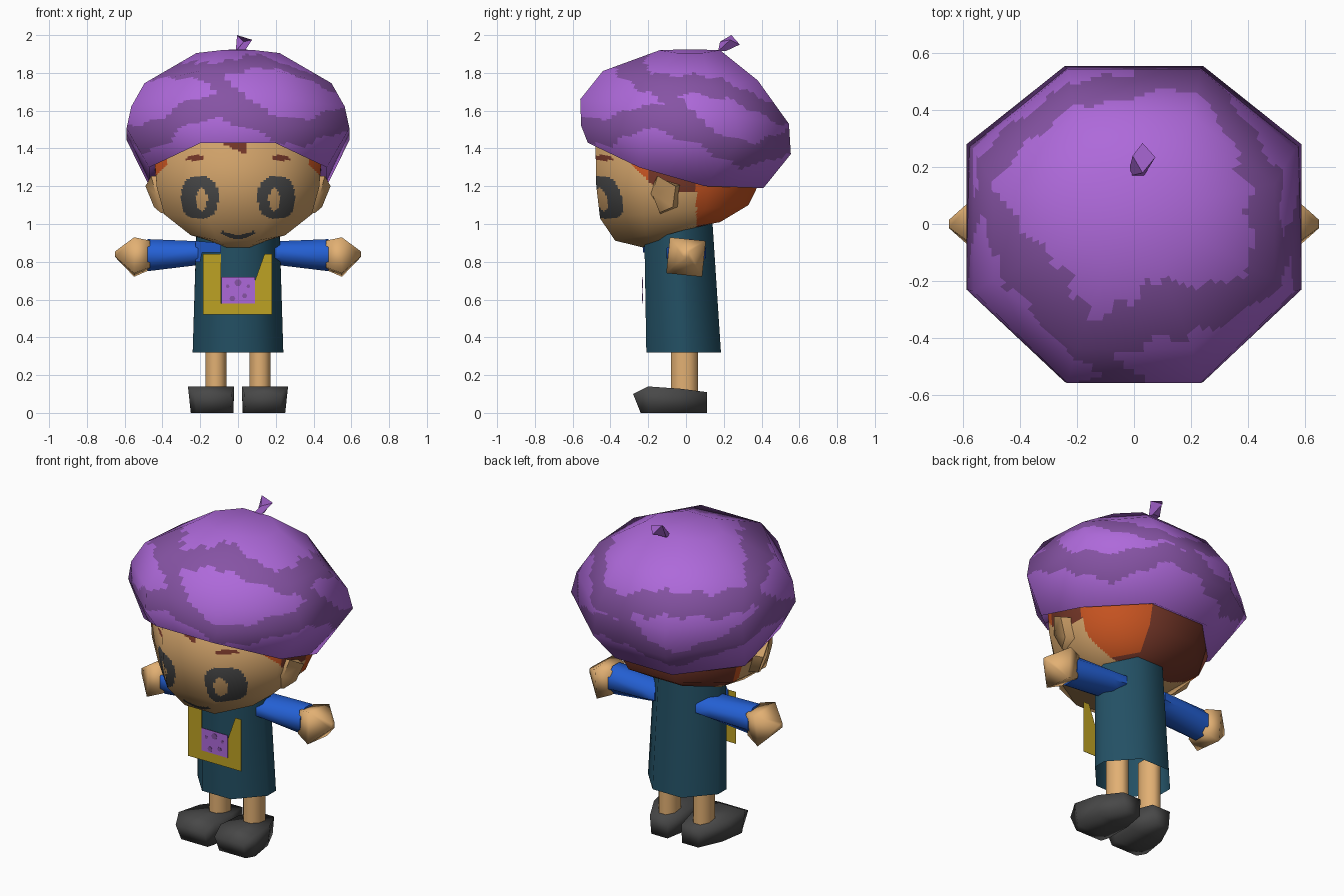
import bpy, bmesh, math
from mathutils import Vector

if "Cube" in bpy.data.objects:
    bpy.data.objects.remove(bpy.data.objects["Cube"])

pi = math.pi


def colour(name, r, g, b):
    lin = lambda c: ((c / 255 + 0.055) / 1.055) ** 2.4 if c > 10 else c / 255 / 12.92
    m = bpy.data.materials.new(name)
    m.diffuse_color = (lin(r), lin(g), lin(b), 1)
    m.use_nodes = True
    m.node_tree.nodes["Principled BSDF"].inputs["Base Color"].default_value = m.diffuse_color
    return m


LILAC = colour("light purple", 174, 105, 218)
PLUM = colour("dark purple", 134, 83, 164)
SKIN = colour("skin", 226, 176, 115)
FACE = colour("face skin", 206, 160, 104)
ORANGE = colour("orange hair", 196, 82, 32)
BROWN = colour("brown hair", 112, 52, 38)
BLUE = colour("blue", 36, 96, 212)
TEAL = colour("teal", 35, 80, 100)
YELLOW = colour("yellow", 190, 162, 36)
CHARCOAL = colour("charcoal", 72, 72, 72)


def finish(name, bm, mats, rule=None, ball=None, angle=60):
    """Turn a bmesh into an object, with colours by rule and optional rounded shading."""
    bmesh.ops.recalc_face_normals(bm, faces=bm.faces)
    if rule:
        for f in bm.faces:
            f.material_index = rule(f.calc_center_median(), f.normal)
    me = bpy.data.meshes.new(name)
    bm.to_mesh(me)
    bm.free()
    for m in mats:
        me.materials.append(m)
    ob = bpy.data.objects.new(name, me)
    bpy.context.collection.objects.link(ob)
    for p in me.polygons:
        p.use_smooth = True
    if ball:
        c, r = ball
        me.normals_split_custom_set_from_vertices(
            [Vector([(v.co[i] - c[i]) / r[i] ** 2 for i in range(3)]).normalized() for v in me.vertices])
    else:
        me.set_sharp_from_angle(angle=math.radians(angle))
    return ob


def loft(name, rings, mats, cuts=0, caps=True, rule=None, ball=None, angle=60):
    """Skin a list of equal point rings."""
    bm = bmesh.new()
    rows = [[bm.verts.new(p) for p in ring] for ring in rings]
    n = len(rows[0])
    for a, b in zip(rows, rows[1:]):
        for i in range(n):
            j = (i + 1) % n
            bm.faces.new((a[i], a[j], b[j], b[i]))
    if cuts:
        bmesh.ops.subdivide_edges(bm, edges=bm.edges[:], cuts=cuts, use_grid_fill=True)
    if caps:
        bmesh.ops.holes_fill(bm, edges=[e for e in bm.edges if e.is_boundary], sides=0)
    return finish(name, bm, mats, rule, ball, angle)


def octagon(hx, yf, yb, zf, zb, dz=0, dy=0, side=1):
    """Flat-fronted octagon sloping front to back; dz, dy and side adjust the side corners."""
    out = []
    for k in range(8):
        a = pi / 8 + k * pi / 4
        s = math.sin(a) / math.cos(pi / 8)
        at_side = k in (0, 3, 4, 7)
        t = s * side if at_side else s
        out.append((hx * math.cos(a) / math.cos(pi / 8),
                    (yf + yb) / 2 + t * (yb - yf) / 2 + (dy if k in (0, 3) else 0),
                    (zf + zb) / 2 + t * (zb - zf) / 2 + (dz if at_side else 0)))
    return out


def ring_x(x, ry, rz, n, z, turn):
    return [(x, ry * math.cos(turn + 2 * pi * k / n), z + rz * math.sin(turn + 2 * pi * k / n))
            for k in range(n)]


def plate(name, pts, y, mat, depth=0.002, wrap=0):
    """Thin upright plate from (x, z) points; wrap bends its ends back around the dress."""
    bend = lambda x: max(0, abs(x) - 0.091) * wrap
    return loft(name, [[(x, y + d + bend(x), z) for x, z in pts] for d in (0, depth)], [mat], angle=20)


# Cap with two wavy dark bands and slanted links between them
def hat_rule(c, n):
    a = math.atan2(c.y, c.x)
    t = c.z + 0.15 * c.y
    wobble = 0.012 * math.sin(17 * a)
    upper = 1.735 + 0.03 * math.sin(4 * a) - 0.055 * math.sin(a) + wobble
    lower = 1.475 + 0.06 * math.sin(4 * a + 2.5) + wobble
    link = lower < t < upper and abs(math.sin(2 * a + 4 * t)) < 0.25
    return int(abs(t - upper) < 0.052 or abs(t - lower) < 0.066 or link)


loft("hat", [octagon(*r) for r in (
    (0.44, -0.485, 0.37, 1.44, 1.21, -0.05, -0.04), (0.47, -0.52, 0.41, 1.43, 1.19, -0.06, -0.04),
    (0.59, -0.555, 0.555, 1.52, 1.37, 0.03, 0.05), (0.565, -0.56, 0.545, 1.66, 1.53, 0, 0.04),
    (0.495, -0.44, 0.38, 1.81, 1.76, -0.05), (0.22, -0.14, 0.18, 1.92, 1.92, -0.015),
    (0.02, 0.0, 0.04, 1.925, 1.925))],
    [LILAC, PLUM], cuts=11, rule=hat_rule, ball=((0, 0, 1.5), (0.58, 0.55, 0.42)))

# Hat stalk, widening to the top
loft("hat_stalk", [
    [(-0.012, 0.17, 1.915), (0.035, 0.17, 1.915), (0.035, 0.21, 1.915), (-0.012, 0.21, 1.915)],
    [(0.03, 0.18, 1.965), (0.075, 0.235, 1.975), (0.03, 0.285, 1.95), (-0.005, 0.24, 2.0)]],
    [LILAC], angle=20)


# Head: hair, eyes, brows and mouth are set as face regions
def head_rule(c, n):
    x, y, z = abs(c.x), c.y, c.z
    if y > 0.055:
        return 2 if n.y > 0.85 * n.xy.length or (c.x < 0 and n.y > 0.4 * n.xy.length) else 1
    if y > -0.29 and z > 1.31 - (y + 0.28) * 1.0 and z > 1.17:
        return 1 if y < -0.2 else 2
    if y < -0.25:
        if abs((x - 0.203) / 0.098) ** 2.6 + abs((z - 1.14) / 0.112) ** 2.6 < 1:
            return 0 if ((x - 0.192) / 0.029) ** 2 + ((z - 1.13) / 0.06) ** 2 < 1 else 3
        if x < 0.088 and abs(z - 0.932 - 3.5 * x * x) < 0.01:
            return 3
        if abs(x - 0.225) < 0.048 and abs(z - 1.35) < 0.017 - 0.15 * abs(x - 0.225):
            return 2
        if -0.08 < c.x < 0.04 and z > 1.372 + max(0.03 - c.x, 0) * 0.5:
            return 2
    return 0


loft("head", [octagon(*r) for r in (
    (0.15, -0.23, 0.10, 0.876, 0.995), (0.25, -0.375, 0.18, 0.912, 1.01),
    (0.39, -0.455, 0.33, 1.03, 1.10), (0.43, -0.475, 0.37, 1.20, 1.18),
    (0.445, -0.48, 0.385, 1.46, 1.23))],
    [FACE, ORANGE, BROWN, CHARCOAL], cuts=23, rule=head_rule,
    ball=((0, -0.05, 1.22), (0.46, 0.43, 0.40)))

# Dress, open at the hem
loft("dress", [octagon(0.24, -0.21, 0.185, 0.32, 0.32, 0, 0, 0.5),
               octagon(0.22, -0.22, 0.14, 0.91, 1.01, 0, 0, 0.5)], [TEAL], caps=False)
loft("dress_top", [octagon(0.219, -0.218, 0.138, 0.90, 1.0, 0, 0, 0.5),
                   octagon(0.1, -0.16, 0.08, 0.93, 1.0, 0, 0, 0.5)], [TEAL])
plate("shoulder_patch", [(-0.225, 0.80), (-0.2, 0.80), (-0.19, 0.85), (-0.091, 0.85), (-0.091, 0.9),
                         (-0.225, 0.91)], -0.228, BLUE, wrap=1.02)

# Shoulder bag with a spotted pocket
plate("bag", [(-0.185, 0.52), (0.18, 0.52), (0.18, 0.84), (0.14, 0.84), (0.09, 0.70), (0.09, 0.58),
              (-0.09, 0.58), (-0.09, 0.84), (-0.185, 0.84)], -0.226, YELLOW)
plate("bag_pocket", [(-0.088, 0.58), (0.09, 0.58), (0.09, 0.72), (-0.088, 0.72)], -0.230, LILAC)
for sx, sz, r in ((0, 0.69, 0.02), (-0.055, 0.67, 0.01), (0.055, 0.67, 0.01),
                  (-0.03, 0.605, 0.016), (0.035, 0.62, 0.014)):
    plate("pocket_spot", [(sx + r * math.cos(k * pi / 3), sz + r * math.sin(k * pi / 3))
                          for k in range(6)], -0.233, PLUM)

# Paired parts
for s, side in ((-1, "left"), (1, "right")):
    loft(side + "_sleeve", [ring_x(s * x, ry, rz, 8, z, pi / 8) for x, ry, rz, z in
                            ((0.14, 0.115, 0.062, 0.85), (0.23, 0.112, 0.07, 0.845),
                             (0.48, 0.085, 0.092, 0.835))], [BLUE])
    loft(side + "_hand", [ring_x(s * x, r, r, 4, z, pi / 4 - 0.1) for x, r, z in
                          ((0.465, 0.1, 0.835), (0.55, 0.135, 0.825), (0.65, 0.02, 0.84))],
         [SKIN], angle=100)
    # Pointed ear, swept outward and back
    loft(side + "_ear", [
        [(s * x, y, z) for x, y, z in ((0.39, -0.20, 1.16), (0.40, -0.15, 1.25), (0.40, -0.02, 1.21),
                                       (0.39, -0.04, 1.09), (0.37, -0.13, 1.05))],
        [(s * x, y, z) for x, y, z in ((0.435, -0.18, 1.16), (0.46, -0.15, 1.255), (0.49, -0.055, 1.20),
                                       (0.445, -0.07, 1.09), (0.41, -0.14, 1.06))]], [FACE])
    # Leg
    loft(side + "_leg", [[(s * 0.117 + 0.06 * math.cos(k * pi / 4 + pi / 8),
                           -0.008 + 0.076 * math.sin(k * pi / 4 + pi / 8), z) for k in range(8)]
                         for z in (0.09, 0.45)], [SKIN])
    # Shoe: wide toe narrowing to the heel
    loft(side + "_shoe", [[(s * a, y, z0), (s * b, y, z0), (s * b1, y1, z1), (s * a1, y1, z1)]
                          for y, y1, z0, z1, a, b, a1, b1 in (
        (-0.24, -0.28, 0.0, 0.10, 0.04, 0.22, 0.035, 0.23),
        (-0.19, -0.20, 0.0, 0.14, 0.025, 0.25, 0.02, 0.265),
        (-0.03, -0.03, 0.0, 0.128, 0.025, 0.225, 0.02, 0.24),
        (0.11, 0.11, 0.0, 0.11, 0.05, 0.16, 0.045, 0.17))], [CHARCOAL], angle=100)
